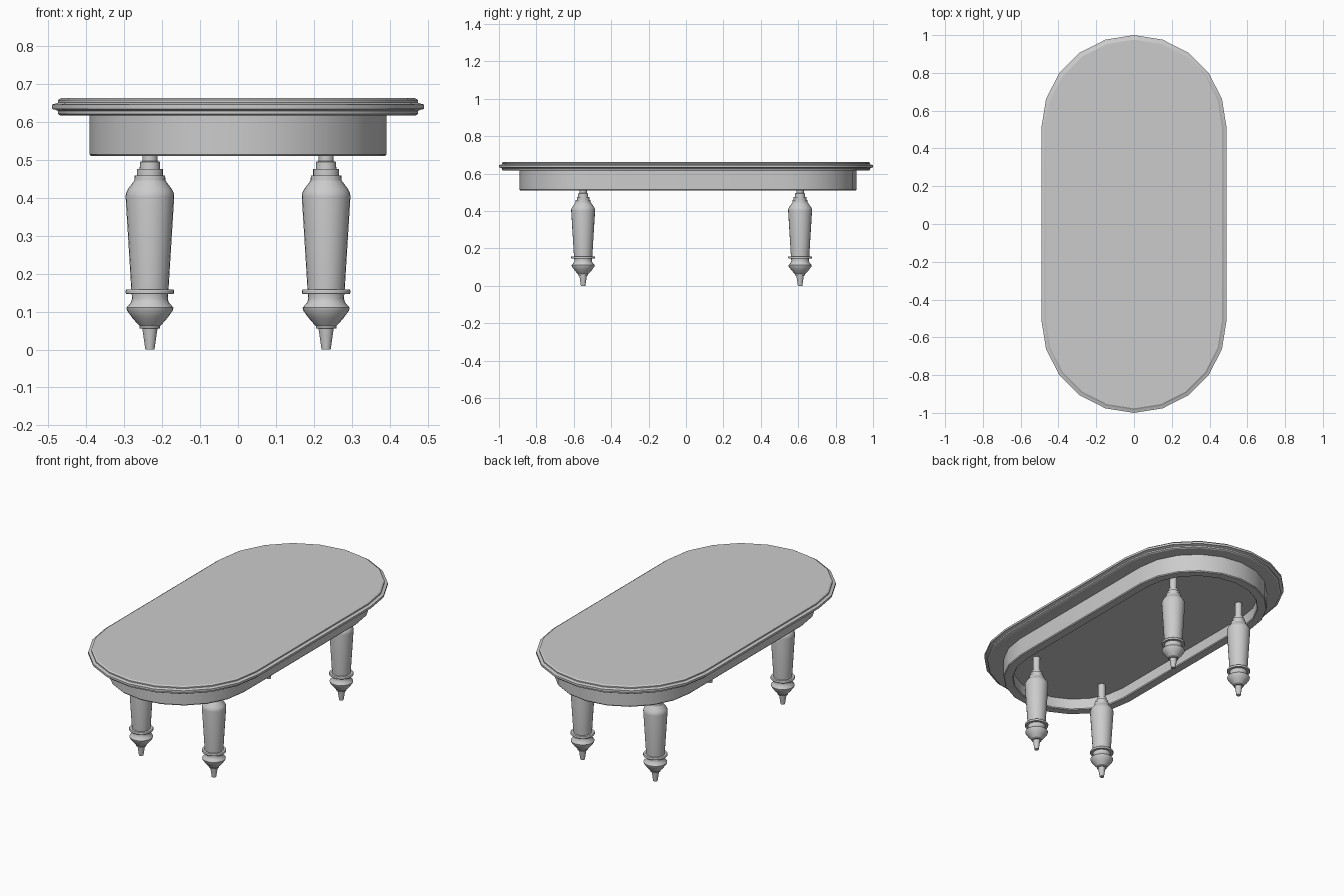
import bpy
import bmesh
from math import cos, sin, pi, radians

cube = bpy.data.objects.get("Cube")
if cube:
    bpy.data.objects.remove(cube, do_unlink=True)

grey = bpy.data.materials.new("plain grey")
grey.use_nodes = True
colour = (0.6, 0.6, 0.6, 1)
grey.diffuse_color = colour
grey.node_tree.nodes["Principled BSDF"].inputs["Base Color"].default_value = colour


def outline(radius, straight, steps):
    """Two half circles joined by straight sides; a circle if straight is 0."""
    points = []
    for side in (1, -1):
        for i in range(steps + (1 if straight else 0)):
            a = pi * i / steps
            points.append((side * radius * cos(a), side * (radius * sin(a) + straight)))
    return points


def loft(name, profile, location, straight=0, steps=10):
    """Sweep a (radius, height) profile around the outline and cap both ends."""
    bm = bmesh.new()
    rings = [[bm.verts.new((x, y, z)) for x, y in outline(r, straight, steps)]
             for r, z in profile]
    for low, high in zip(rings, rings[1:]):
        for i in range(len(low)):
            j = (i + 1) % len(low)
            bm.faces.new((low[i], low[j], high[j], high[i]))
    bm.faces.new(rings[0])
    bm.faces.new(rings[-1])
    bmesh.ops.recalc_face_normals(bm, faces=bm.faces)
    mesh = bpy.data.meshes.new(name)
    bm.to_mesh(mesh)
    bm.free()
    mesh.materials.append(grey)
    obj = bpy.data.objects.new(name, mesh)
    obj.location = location
    bpy.context.collection.objects.link(obj)
    bpy.ops.object.select_all(action="DESELECT")
    obj.select_set(True)
    bpy.context.view_layer.objects.active = obj
    bpy.ops.object.shade_smooth_by_angle(angle=radians(30))
    return obj


# Table top with a stepped, moulded rim
loft("table_top", [
    (0.467, 0.616), (0.474, 0.620), (0.474, 0.628), (0.482, 0.632), (0.490, 0.633),
    (0.490, 0.645), (0.482, 0.647), (0.474, 0.650), (0.474, 0.657), (0.466, 0.662),
], (0, 0, 0), straight=0.51)

# Apron with a shallow recess underneath
loft("apron", [
    (0.391, 0.618), (0.391, 0.514), (0.387, 0.509),
    (0.342, 0.509), (0.338, 0.514), (0.338, 0.575),
], (0, 0.01, 0), straight=0.51)

# Turned legs, from foot to neck
leg_profile = [
    (0.012, 0), (0.020, 0.055), (0.027, 0.056), (0.027, 0.062),
    (0.033, 0.068), (0.046, 0.083), (0.060, 0.102), (0.062, 0.110),
    (0.050, 0.124), (0.047, 0.134), (0.048, 0.146),
    (0.062, 0.146), (0.064, 0.149), (0.064, 0.155), (0.062, 0.158),
    (0.049, 0.158), (0.064, 0.402), (0.063, 0.412), (0.058, 0.422), (0.041, 0.445),
    (0.040, 0.458), (0.034, 0.458), (0.034, 0.475), (0.027, 0.475),
    (0.026, 0.494), (0.020, 0.496), (0.020, 0.577),
]
for end, y in (("front", -0.55), ("back", 0.61)):
    for side, x in (("right", -0.232), ("left", 0.232)):
        loft(f"{end}_{side}_leg", leg_profile, (x, y, 0), steps=12)
